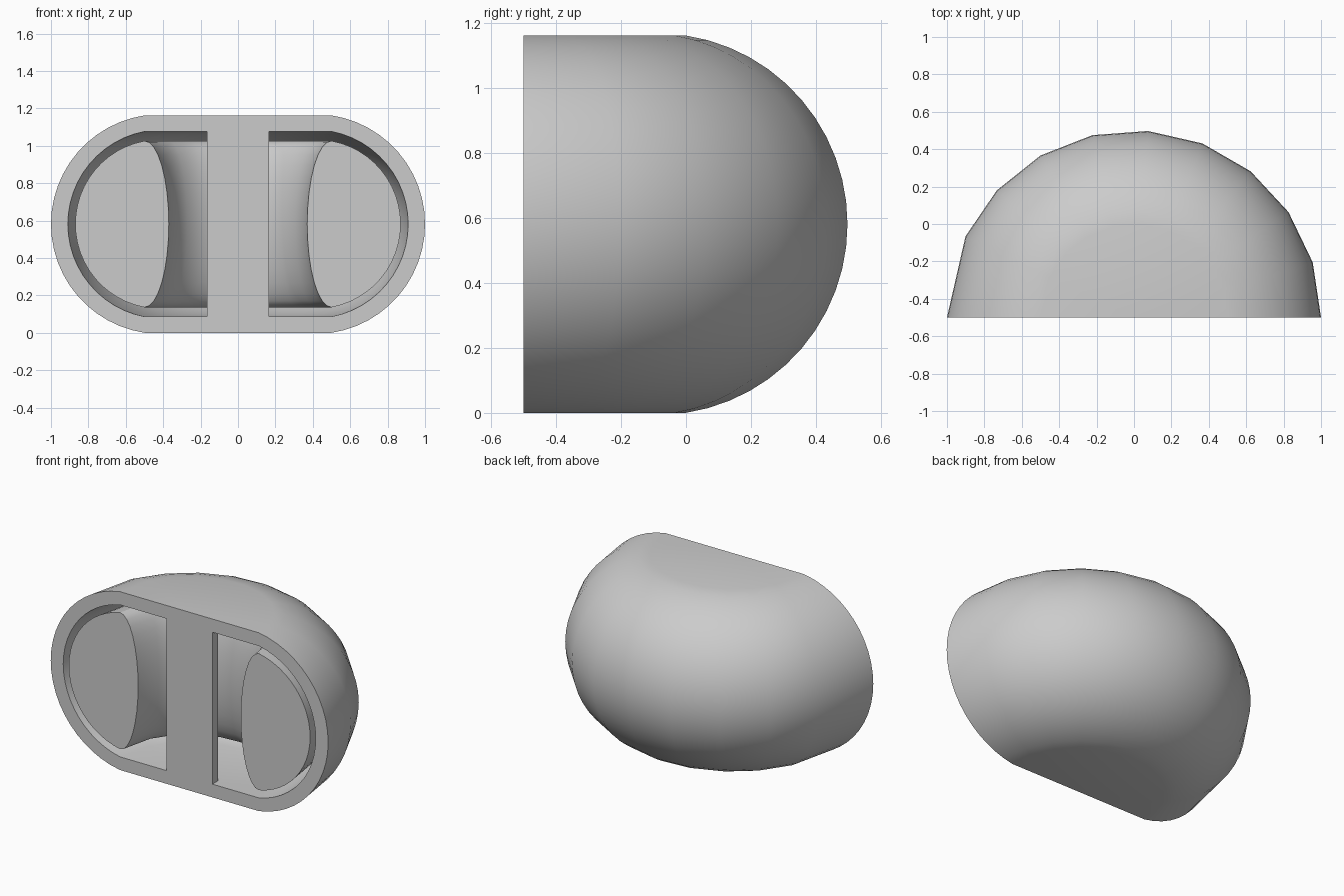
import bpy, bmesh, math

cube = bpy.data.objects.get("Cube")
if cube:
    bpy.data.objects.remove(cube, do_unlink=True)

MID = 0.581     # height of the horizontal symmetry plane
FRONT = -0.5    # cut plane holding the axis of revolution

grey = bpy.data.materials.new("plain_grey")
grey.use_nodes = True
colour = (0.6, 0.6, 0.6, 1)
grey.diffuse_color = colour
grey.node_tree.nodes["Principled BSDF"].inputs["Base Color"].default_value = colour


def finish(name, bm):
    """Turn a bmesh into a shaded object."""
    bmesh.ops.recalc_face_normals(bm, faces=bm.faces)
    mesh = bpy.data.meshes.new(name)
    bm.to_mesh(mesh)
    bm.free()
    obj = bpy.data.objects.new(name, mesh)
    bpy.context.collection.objects.link(obj)
    mesh.materials.append(grey)
    bpy.ops.object.select_all(action='DESELECT')
    obj.select_set(True)
    bpy.context.view_layer.objects.active = obj
    bpy.ops.object.shade_smooth_by_angle(angle=math.radians(32))
    return obj


def arc(radius, bulge, half, steps):
    """Circular arc from bottom to top, bulging outward from a given radius."""
    size = (bulge ** 2 + half ** 2) / (2 * bulge)
    centre = radius + bulge - size
    limit = math.atan2(half, radius - centre)
    angles = [limit * (2 * i / steps - 1) for i in range(steps + 1)]
    return [(centre + size * math.cos(a), MID + size * math.sin(a)) for a in angles]


def half_revolve(name, profile):
    """Sweep a closed profile half a turn around the upright axis."""
    bm = bmesh.new()
    turns = [math.tau * i / 21 for i in range(10)] + [math.pi]
    rings = [[bm.verts.new((r * math.cos(t), FRONT + r * math.sin(t), z))
              for r, z in profile] for t in turns]
    count = len(profile)
    for near, far in zip(rings, rings[1:]):
        for i in range(count):
            j = (i + 1) % count
            # the stretch lying on the axis sweeps no surface
            if profile[i][0] + profile[j][0] > 0:
                bm.faces.new((near[i], near[j], far[j], far[i]))
    bm.faces.new(rings[0])
    bm.faces.new(rings[-1])
    bmesh.ops.remove_doubles(bm, verts=bm.verts, dist=0.0001)
    return finish(name, bm)


# Domed outer shell with its hollow
outer = arc(0.5, 0.5, MID, 24)
cavity = arc(0.5, 0.41, 0.495, 24)
half_revolve("outer_shell",
             [(0, 0)] + outer + [(0, 2 * MID), (0, MID + 0.495)]
             + cavity[::-1] + [(0, MID - 0.495)])

# Half ring inside the hollow, with a waisted central hole
half = 0.445
waist = [(0.5 - 0.13 * math.cos(a), MID + half * math.sin(a))
         for a in (math.pi * (0.5 - i / 16) for i in range(1, 16))]
half_revolve("inner_ring", arc(0.5, 0.37, half, 24) + waist)

# Upright bar across the opening
bm = bmesh.new()
bmesh.ops.create_cube(bm, size=1)
for v in bm.verts:
    v.co = (v.co.x * 0.33, FRONT + (v.co.y + 0.5) * 0.06, MID + v.co.z * 1.08)
finish("front_bar", bm)
